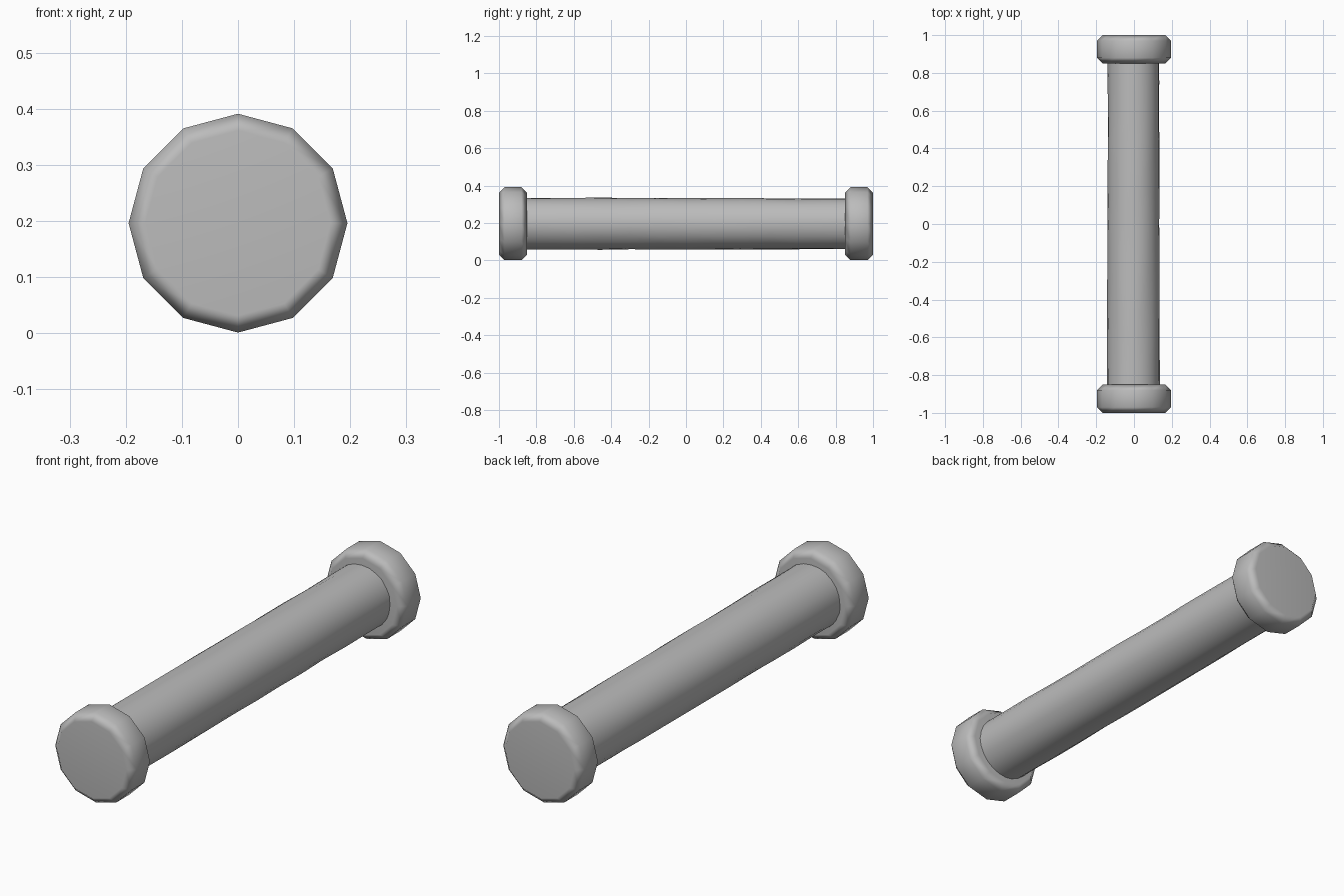
import bpy, math, random
from mathutils import Vector

cube = bpy.data.objects.get("Cube")
if cube:
    bpy.data.objects.remove(cube, do_unlink=True)

random.seed(4)
AXIS_Z = 0.196

grey = bpy.data.materials.new("plain_grey")
grey.use_nodes = True
colour = (0.5, 0.5, 0.5, 1)
grey.diffuse_color = colour
grey.node_tree.nodes["Principled BSDF"].inputs["Base Color"].default_value = colour


def lathe(name, profile, sides, jitter=0.0, shift=0.0):
    """Closed solid of rings (y, radius) around the long axis."""
    verts, faces = [], []
    for y, radius in profile:
        for i in range(sides):
            a = 2 * math.pi * i / sides
            r = radius + random.uniform(-jitter, jitter)
            verts.append(Vector((shift + r * math.sin(a), y, AXIS_Z + r * math.cos(a))))
    for k in range(len(profile) - 1):
        for i in range(sides):
            j = (i + 1) % sides
            a, b = k * sides, (k + 1) * sides
            faces.append((a + i, a + j, b + j, b + i))
    last = (len(profile) - 1) * sides
    faces.append(tuple(reversed(range(sides))))
    faces.append(tuple(range(last, last + sides)))
    mesh = bpy.data.meshes.new(name)
    mesh.from_pydata(verts, [], faces)
    mesh.update()
    mesh.materials.append(grey)
    obj = bpy.data.objects.new(name, mesh)
    bpy.context.collection.objects.link(obj)
    bpy.ops.object.select_all(action="DESELECT")
    obj.select_set(True)
    bpy.context.view_layer.objects.active = obj
    bpy.ops.object.shade_smooth_by_angle(angle=math.radians(60))
    return obj


# Twelve-sided end caps with chamfered rims
cap_profile = [(-1.0, 0.165), (-0.97, 0.195), (-0.88, 0.195), (-0.85, 0.165)]
for name, sign in (("front_cap", 1), ("back_cap", -1)):
    profile = sorted((sign * y, r) for y, r in cap_profile)
    cap = lathe(name, profile, 12)
    # Broad faces stay flat while the rims shade softly
    cap.modifiers.new("soft_rims", "WEIGHTED_NORMAL").keep_sharp = True

# Slightly uneven shaft, a little thicker toward the front
shaft_profile = [(-0.9 + 0.15 * k, 0.139 - 0.0003 * k) for k in range(13)]
lathe("shaft", shaft_profile, 24, jitter=0.0015, shift=-0.003)
